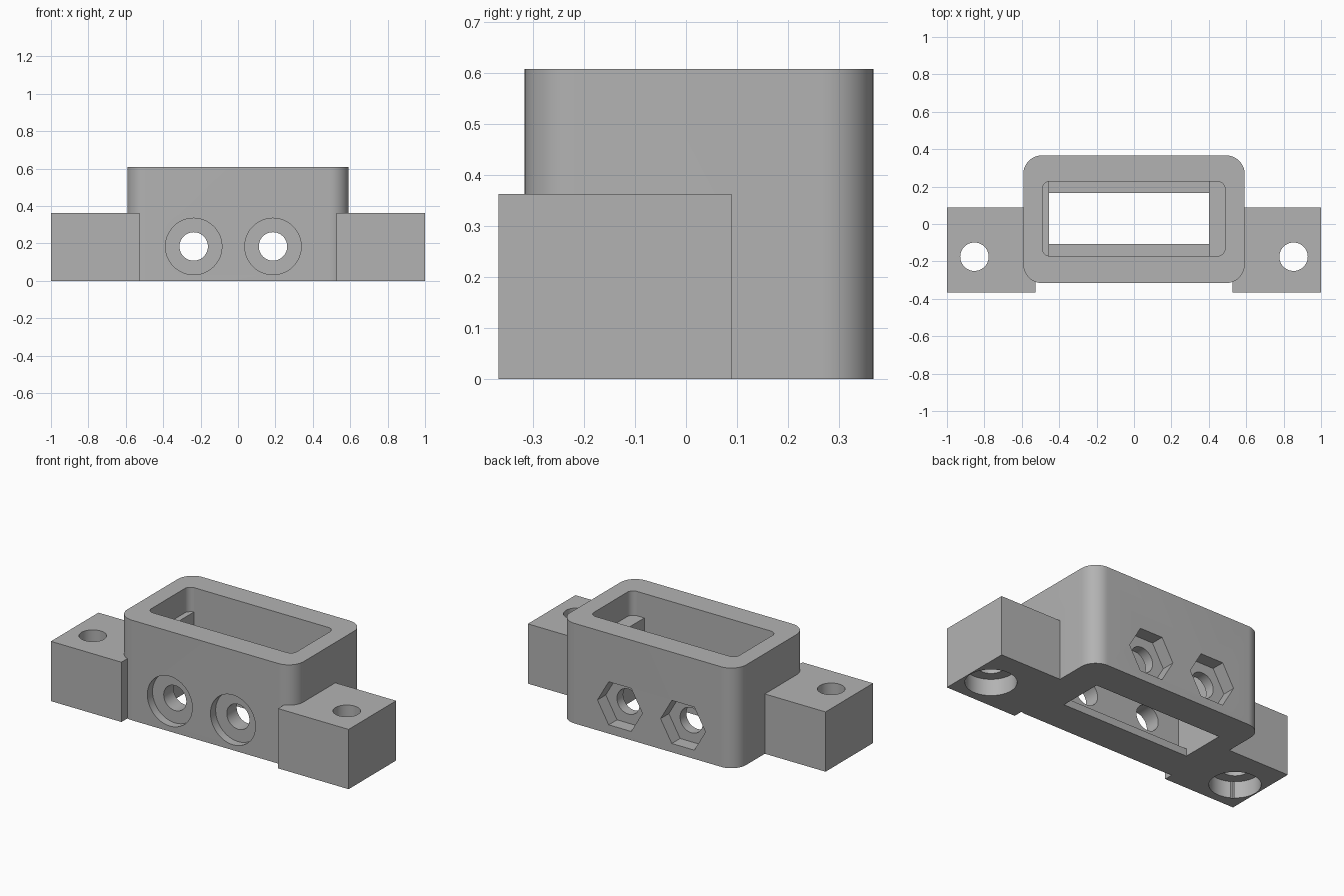
import bpy, bmesh
from math import pi, cos, sin, radians
from mathutils import Matrix

cube = bpy.data.objects.get("Cube")
if cube:
    bpy.data.objects.remove(cube, do_unlink=True)

grey = bpy.data.materials.new("plain grey")
grey.use_nodes = True
colour = (0.45, 0.45, 0.45, 1)
grey.diffuse_color = colour
grey.node_tree.nodes["Principled BSDF"].inputs["Base Color"].default_value = colour


def prism(name, points, low, high, matrix=Matrix()):
    """Extrude an outline from low to high along its local z."""
    bm = bmesh.new()
    face = bm.faces.new([bm.verts.new((x, y, low)) for x, y in points])
    top = bmesh.ops.extrude_face_region(bm, geom=[face])["geom"]
    verts = [v for v in top if isinstance(v, bmesh.types.BMVert)]
    bmesh.ops.translate(bm, verts=verts, vec=(0, 0, high - low))
    bmesh.ops.recalc_face_normals(bm, faces=bm.faces)
    bm.transform(matrix)
    mesh = bpy.data.meshes.new(name)
    bm.to_mesh(mesh)
    bm.free()
    mesh.materials.append(grey)
    obj = bpy.data.objects.new(name, mesh)
    bpy.context.collection.objects.link(obj)
    return obj


def rect(x0, x1, y0, y1, r=0, steps=12):
    if not r:
        return [(x0, y0), (x1, y0), (x1, y1), (x0, y1)]
    corners = [(x1 - r, y1 - r), (x0 + r, y1 - r), (x0 + r, y0 + r), (x1 - r, y0 + r)]
    return [(cx + r * cos(a), cy + r * sin(a))
            for q, (cx, cy) in enumerate(corners)
            for a in [(q + i / steps) * pi / 2 for i in range(steps + 1)]]


def ring(x, y, r, sides=48):
    return [(x + r * cos(2 * pi * i / sides), y + r * sin(2 * pi * i / sides))
            for i in range(sides)]


def combine(target, tool, operation):
    mod = target.modifiers.new(tool.name, 'BOOLEAN')
    mod.operation = operation
    mod.solver = 'EXACT'
    mod.object = tool
    bpy.context.view_layer.objects.active = target
    bpy.ops.object.modifier_apply(modifier=mod.name)
    bpy.data.objects.remove(tool, do_unlink=True)


# Rounded housing with a mounting block on each side
housing = prism("housing", rect(-0.592, 0.592, -0.316, 0.367, 0.1), 0, 0.608)
for side in (-1, 1):
    x0, x1 = sorted((side * 0.526, side))
    combine(housing, prism("mounting_block", rect(x0, x1, -0.367, 0.089), 0, 0.363), 'UNION')

# Stepped cavity: rounded mouth, inner chamber, narrower floor opening
cuts = [
    prism("mouth", rect(-0.49, 0.487, -0.171, 0.227, 0.04), 0.46, 0.8),
    prism("chamber", rect(-0.455, 0.40, -0.171, 0.227), 0.045, 0.7),
    prism("floor_opening", rect(-0.455, 0.40, -0.106, 0.165), -0.1, 0.3),
]

# Vertical screw holes with counterbores underneath
for side in (-1, 1):
    cuts.append(prism("screw_hole", ring(side * 0.853, -0.175, 0.076), -0.1, 0.5))
    cuts.append(prism("screw_head_recess", ring(side * 0.853, -0.175, 0.14), -0.1, 0.1))

# Cross bolts: round recesses at the front, hexagonal nut pockets at the back
along_y = Matrix.Rotation(radians(90), 4, 'X')  # local (x, y, z) becomes (x, -z, y)
for x in (-0.237, 0.187):
    cuts.append(prism("bolt_hole", ring(x, 0.184, 0.076), -0.5, 0.5, along_y))
    cuts.append(prism("bolt_head_recess", ring(x, 0.184, 0.151), 0.266, 0.5, along_y))
    cuts.append(prism("nut_pocket", ring(x, 0.184, 0.151, 6), -0.5, -0.287, along_y))

for cut in cuts:
    combine(housing, cut, 'DIFFERENCE')

# Smooth the round surfaces and keep the hard edges
bpy.ops.object.select_all(action='DESELECT')
housing.select_set(True)
bpy.context.view_layer.objects.active = housing
bpy.ops.object.shade_smooth_by_angle(angle=radians(30))
